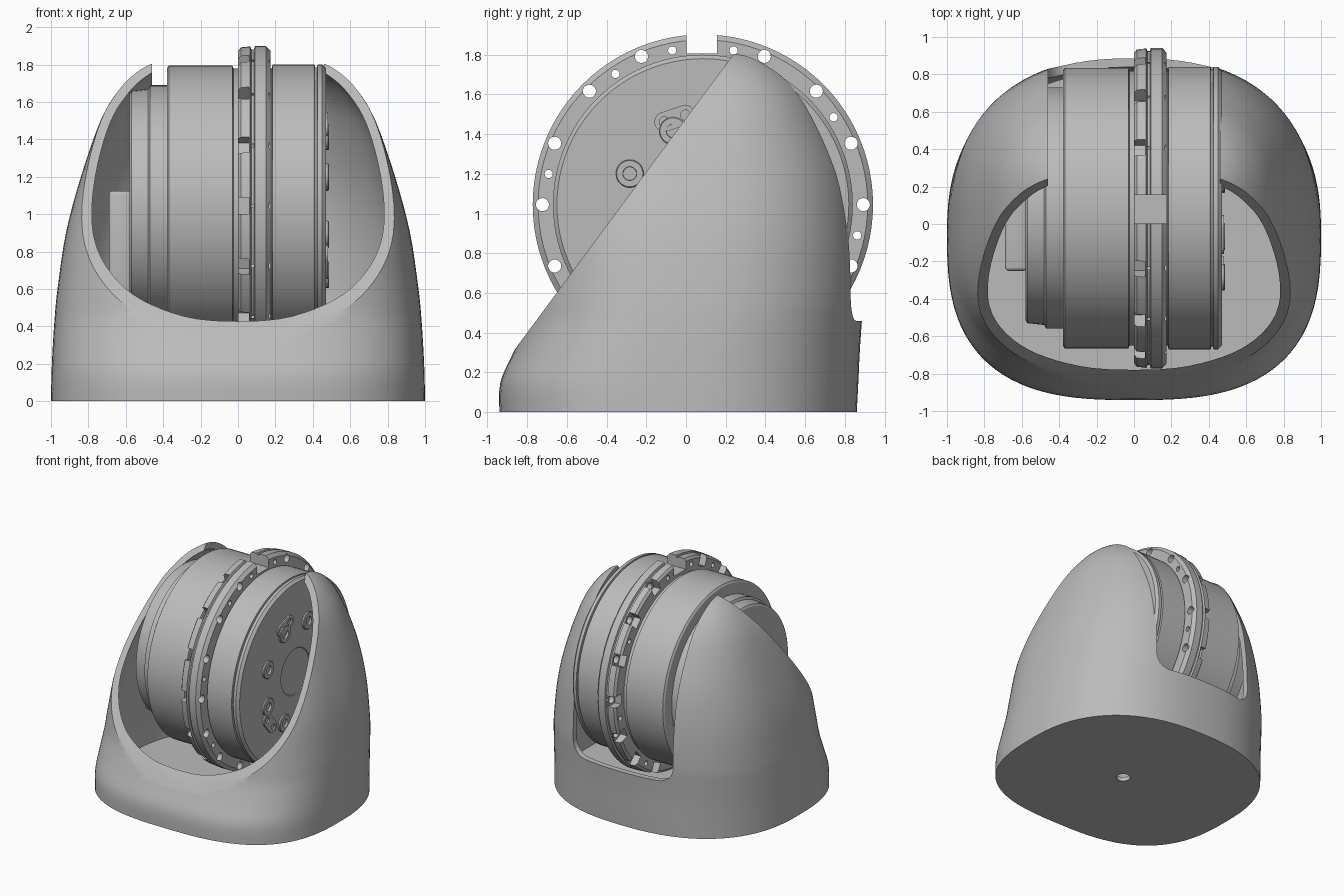
import bpy, bmesh, math
from mathutils import Matrix, Vector

old = bpy.data.objects.get("Cube")
if old:
    bpy.data.objects.remove(old)

grey = bpy.data.materials.new("plain_grey")
grey.use_nodes = True
grey.diffuse_color = (0.5, 0.5, 0.5, 1)
grey.node_tree.nodes["Principled BSDF"].inputs["Base Color"].default_value = (0.5, 0.5, 0.5, 1)

AXIS = Vector((0, 0.085, 1.045))   # centre line of the drum, along x


def finish(bm, name):
    bmesh.ops.recalc_face_normals(bm, faces=bm.faces[:])
    mesh = bpy.data.meshes.new(name)
    bm.to_mesh(mesh)
    bm.free()
    mesh.materials.append(grey)
    ob = bpy.data.objects.new(name, mesh)
    bpy.context.collection.objects.link(ob)
    return ob


def activate(ob):
    bpy.ops.object.select_all(action='DESELECT')
    ob.select_set(True)
    bpy.context.view_layer.objects.active = ob


def smooth(ob, angle=30):
    activate(ob)
    bpy.ops.object.shade_smooth_by_angle(angle=math.radians(angle))


def cut(ob, cutter):
    activate(ob)
    mod = ob.modifiers.new("cut", 'BOOLEAN')
    mod.operation, mod.solver, mod.object = 'DIFFERENCE', 'EXACT', cutter
    bpy.ops.object.modifier_apply(modifier=mod.name)
    bpy.data.objects.remove(cutter)


def loft(rings, closed=False):
    """Skin a list of point rings; cap the ends or close the loop."""
    bm = bmesh.new()
    rows = [[bm.verts.new(p) for p in ring] for ring in rings]
    n = len(rows[0])
    pairs = list(zip(rows, rows[1:])) + ([(rows[-1], rows[0])] if closed else [])
    for a, b in pairs:
        for i in range(n):
            j = (i + 1) % n
            bm.faces.new((a[i], a[j], b[j], b[i]))
    if not closed:
        bm.faces.new(rows[0])
        bm.faces.new(rows[-1])
    return bm


def polar(x, r, degrees):
    t = math.radians(degrees)
    return AXIS + Vector((x, r * math.cos(t), r * math.sin(t)))


def lathe(profile, closed=False, n=96):
    return loft([[polar(x, r, 360 * i / n) for i in range(n)] for x, r in profile], closed)


def add_box(bm, lo, hi, rot=None):
    lo, hi = Vector(lo), Vector(hi)
    m = Matrix.Translation((lo + hi) / 2) @ Matrix.Diagonal((hi - lo).to_4d())
    return bmesh.ops.create_cube(bm, size=1, matrix=(rot or Matrix()) @ m)["verts"]


def add_rod(bm, centre, radius, length, n=20):
    """Cylinder along x."""
    m = Matrix.Translation(centre) @ Matrix.Rotation(math.pi / 2, 4, 'Y')
    bmesh.ops.create_cone(bm, cap_ends=True, segments=n, radius1=radius,
                          radius2=radius, depth=length, matrix=m)


# Housing shell: height, half width, front y, back y, y of widest point
ROWS = [(0, 1, -.94, .86, -.05), (.15, .997, -.935, .868, -.05), (.3, .99, -.87, .875, -.03),
        (.45, .98, -.81, .885, 0), (.6, .965, -.785, .895, .02), (.9, .92, -.74, .885, .05),
        (1.2, .84, -.62, .84, .08), (1.5, .735, -.45, .72, .12), (1.66, .64, -.3, .62, .15),
        (1.76, .54, -.15, .5, .18), (1.82, .42, 0, .4, .2), (1.86, .2, .1, .3, .2)]


def refine(rows, steps=4):
    """Catmull-Rom through the rows."""
    v = [Vector(r) for r in rows]
    out = []
    for i in range(len(v) - 1):
        a, b, c, d = v[max(i - 1, 0)], v[i], v[i + 1], v[min(i + 2, len(v) - 1)]
        for k in range(steps):
            t = k / steps
            out.append(b + t * (c - a) / 2 + t * t * (a - 2.5 * b + 2 * c - d / 2)
                       + t ** 3 * (1.5 * (b - c) + (d - a) / 2))
    return out + [v[-1]]


def shell_ring(row, wall, floor, n=96):
    z, half, front, back, mid = row
    pts = []
    for i in range(n):
        t = 2 * math.pi * i / n
        c, s = math.cos(t), math.sin(t)
        p = 2 / (2.4 if s > 0 else 2.8)
        reach = back - wall - mid if s > 0 else mid - front - wall
        pts.append((math.copysign(abs(c) ** p, c) * (half - wall),
                    mid + math.copysign(abs(s) ** p, s) * reach,
                    floor + z * (1 - floor)))
    return pts


rows = refine(ROWS)
shell = finish(loft([shell_ring(r, 0, 0) for r in rows]), "housing_shell")
cut(shell, finish(loft([shell_ring(r, .045, .035) for r in rows]), "cavity"))

# Slanted front opening
bm = loft([[(x, -.8 + (z - .4) / 1.35, z) for z in (0, 2.4)] +
           [(x, -3, 2.4), (x, -3, 0)] for x in (-2, 2)])
cut(shell, finish(bm, "front_cutter"))

# Rear gap with rounded lower corners
bm = bmesh.new()
add_box(bm, (-.46, 0, .46), (.46, 1.5, 2.4))
low = [e for e in bm.edges if all(v.co.z < 1 for v in e.verts)
       and abs(e.verts[0].co.y - e.verts[1].co.y) > 1]
bmesh.ops.bevel(bm, geom=low, offset=.12, segments=8, profile=.5, affect='EDGES')
cut(shell, finish(bm, "rear_cutter"))

# Cable hole in the base
bm = bmesh.new()
bmesh.ops.create_cone(bm, cap_ends=True, segments=32, radius1=.055, radius2=.055,
                      depth=.4, matrix=Matrix.Translation((.06, -.06, 0)))
cut(shell, finish(bm, "base_hole_cutter"))
smooth(shell)

# Drum body
drum = finish(lathe([(-.58, .05), (-.58, .6), (-.57, .615), (-.48, .625), (-.47, .645),
                     (-.38, .645), (-.38, .735), (-.37, .75), (-.03, .75), (-.025, .735),
                     (.18, .735), (.185, .755), (.41, .755), (.413, .74), (.422, .74),
                     (.425, .755), (.45, .755), (.47, .735), (.47, .19), (.464, .185),
                     (.464, .05)]), "drum")
smooth(drum)

# Flange ring with bolt holes, head pockets and a locating notch
ring = finish(lathe([(0, .7), (0, .83), (.015, .85), (.065, .855), (.072, .84), (.085, .84),
                     (.09, .857), (.15, .857), (.175, .83), (.175, .7)], closed=True), "flange_ring")
bm = bmesh.new()
for k in range(16):
    if k != 4:
        add_rod(bm, polar(.1, .808, 22.5 * k), .033, .6)
for a in [33.75 + 45 * k for k in range(8)] + [101.25]:
    add_rod(bm, polar(.1, .792, a), .021, .6, 14)
cut(ring, finish(bm, "bolt_hole_cutter"))
bm = bmesh.new()
for k in range(16):
    if k != 4:
        turn = Matrix.Translation(AXIS) @ Matrix.Rotation(math.radians(22.5 * k), 4, 'X')
        add_box(bm, (-.1, .765, -.045), (.06, .95, .045), turn)
cut(ring, finish(bm, "pocket_cutter"))
bm = bmesh.new()
add_box(bm, (-.2, .003, 1.805), (.4, .155, 2.1))
cut(ring, finish(bm, "notch_cutter"))
smooth(ring)

# Bolt bosses on the end face
for k in range(8):
    c = polar(.47, .4, 157 + 45 * k)
    bm = loft([[c + Vector((x, r * math.cos(i * math.pi / 16), r * math.sin(i * math.pi / 16)))
                for i in range(32)]
               for x, r in ((-.005, .07), (.012, .07), (.016, .066), (.016, .035), (-.005, .033))], closed=True)
    smooth(finish(bm, f"bolt_boss_{k + 1}"))

# Capsule pads with twin holes between the bosses
for k, angle in enumerate((112, 225)):
    bm = bmesh.new()
    ends = [polar(.47, .46, angle + s * 7 - 4) for s in (1, -1)]
    out = math.radians(angle - 4)
    pts = [ends[int(i > 12)] + .05 * Vector((0, math.cos(out + i % 13 * math.pi / 12 + math.pi * (i > 12)),
           math.sin(out + i % 13 * math.pi / 12 + math.pi * (i > 12)))) for i in range(26)]
    bm = loft([[p + Vector((x, 0, 0)) for p in pts] for x in (-.005, .012)])
    pad = finish(bm, f"capsule_pad_{k + 1}")
    bm = bmesh.new()
    for e in ends:
        add_rod(bm, e, .025, .1)
    cut(pad, finish(bm, "pad_hole_cutter"))
    smooth(pad)

# Mounting block on the other end
bm = bmesh.new()
add_box(bm, (-.69, -.25, .55), (-.57, .42, 1.125))
bmesh.ops.bevel(bm, geom=bm.edges[:], offset=.02, segments=3, profile=.5, affect='EDGES')
smooth(finish(bm, "mounting_block"))
